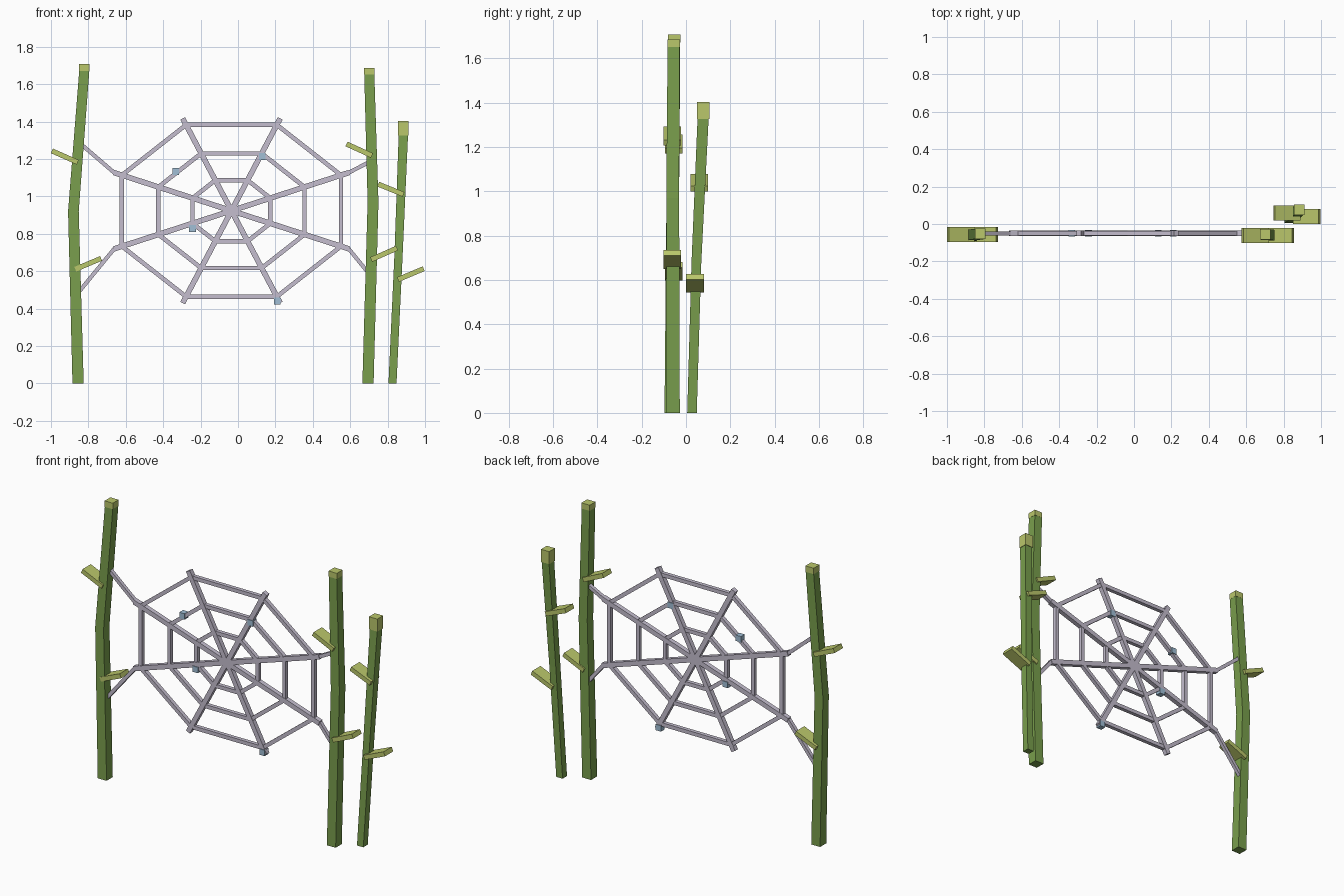
import bpy, bmesh, math
from mathutils import Vector, Matrix

if "Cube" in bpy.data.objects:
    bpy.data.objects.remove(bpy.data.objects["Cube"])


def material(name, rgb):
    m = bpy.data.materials.new(name)
    lin = [c / 12.92 if c <= 0.04045 else ((c + 0.055) / 1.055) ** 2.4 for c in rgb]
    m.diffuse_color = (*lin, 1)
    m.use_nodes = True
    m.node_tree.nodes["Principled BSDF"].inputs["Base Color"].default_value = m.diffuse_color
    return m


GREEN = material("stem green", (0.475, 0.62, 0.30))
LIGHT = material("leaf yellow green", (0.73, 0.78, 0.42))
SILK = material("silk grey", (0.77, 0.745, 0.81))
DEW = material("dew blue", (0.63, 0.75, 0.84))


def finish(bm, name, mat):
    bmesh.ops.recalc_face_normals(bm, faces=bm.faces)
    me = bpy.data.meshes.new(name)
    bm.to_mesh(me)
    bm.free()
    me.materials.append(mat)
    bpy.context.collection.objects.link(bpy.data.objects.new(name, me))


def add_box(bm, centre, size, angle=0.0):
    """Box turned about the y axis so its x side rises by angle."""
    mat = (Matrix.Translation(centre) @ Matrix.Rotation(-angle, 4, 'Y')
           @ Matrix.Diagonal((*size, 1)))
    bmesh.ops.create_cube(bm, size=1, matrix=mat)


def add_bar(bm, a, b, y, thick, depth):
    """Bar between two (x, z) points in the plane y."""
    dx, dz = b[0] - a[0], b[1] - a[1]
    add_box(bm, ((a[0] + b[0]) / 2, y, (a[1] + b[1]) / 2),
            (math.hypot(dx, dz), depth, thick), math.atan2(dz, dx))


def stem(name, path, tip_height):
    """Square stalk through (x, y, z, width) points, with a pale tip box."""
    bm = bmesh.new()
    rings = []
    for x, y, z, w in path:
        h = w / 2
        rings.append([bm.verts.new((x + sx * h, y + sy * h, z))
                      for sx, sy in ((-1, -1), (1, -1), (1, 1), (-1, 1))])
    for lo, hi in zip(rings, rings[1:]):
        for i in range(4):
            j = (i + 1) % 4
            bm.faces.new((lo[i], lo[j], hi[j], hi[i]))
    bm.faces.new(rings[0])
    bm.faces.new(rings[-1])
    finish(bm, name, GREEN)
    x, y, z, w = path[-1]
    bm = bmesh.new()
    add_box(bm, (x, y, z + tip_height / 2), (0.056, 0.056, tip_height))
    finish(bm, name + "_tip", LIGHT)


# Grass stems
stem("left_stem", [(-0.855, -0.067, 0, 0.06), (-0.88, -0.06, 0.92, 0.057),
                   (-0.822, -0.053, 1.67, 0.054)], 0.037)
stem("middle_stem", [(0.695, -0.058, 0, 0.06), (0.722, -0.06, 0.97, 0.058),
                     (0.702, -0.056, 1.65, 0.054)], 0.035)
stem("right_stem", [(0.826, 0.027, 0, 0.043), (0.858, 0.047, 0.68, 0.044),
                    (0.884, 0.077, 1.325, 0.05)], 0.077)

# Leaves: start, end, y
LEAVES = {
    "left_upper_leaf": ((-0.995, 1.243), (-0.857, 1.182), -0.055),
    "left_lower_leaf": ((-0.87, 0.61), (-0.732, 0.668), -0.055),
    "middle_upper_leaf": ((0.58, 1.28), (0.716, 1.218), -0.062),
    "middle_lower_leaf": ((0.712, 0.662), (0.85, 0.723), -0.062),
    "right_upper_leaf": ((0.75, 1.065), (0.885, 1.01), 0.06),
    "right_lower_leaf": ((0.855, 0.555), (0.993, 0.613), 0.041),
}
for name, (a, b, y) in LEAVES.items():
    bm = bmesh.new()
    add_bar(bm, a, b, y, 0.027, 0.08)
    finish(bm, name, LIGHT)

# Web: an ellipse of eight spokes and three rings
CX, CZ, RX, RZ, WY = -0.035, 0.923, 0.634, 0.497, -0.05


def web_point(i, r):
    a = math.radians(22.5 + 45 * i)
    return (CX + RX * r * math.cos(a), CZ + RZ * r * math.sin(a))


bm = bmesh.new()
for i in range(8):
    add_bar(bm, (CX, CZ), web_point(i, 1.075), WY, 0.029, 0.028)
finish(bm, "web_spokes", SILK)

for name, r in (("inner_ring", 0.355), ("middle_ring", 0.667), ("outer_ring", 1.0)):
    bm = bmesh.new()
    for i in range(8):
        add_bar(bm, web_point(i, r), web_point(i + 1, r), WY, 0.023, 0.024)
    finish(bm, name, SILK)

# Anchor strands from the side spokes to the stems
bm = bmesh.new()
for i, end in ((3, (-0.835, 1.275)), (4, (-0.85, 0.49)), (0, (0.715, 1.19)), (7, (0.71, 0.575))):
    add_bar(bm, web_point(i, 1.07), end, WY, 0.021, 0.022)
finish(bm, "anchor_strands", SILK)

# Dew drops
bm = bmesh.new()
for x, z in ((-0.333, 1.133), (0.13, 1.213), (-0.243, 0.828), (0.21, 0.44)):
    add_box(bm, (x, WY, z), (0.036, 0.036, 0.036))
finish(bm, "dew_drops", DEW)
